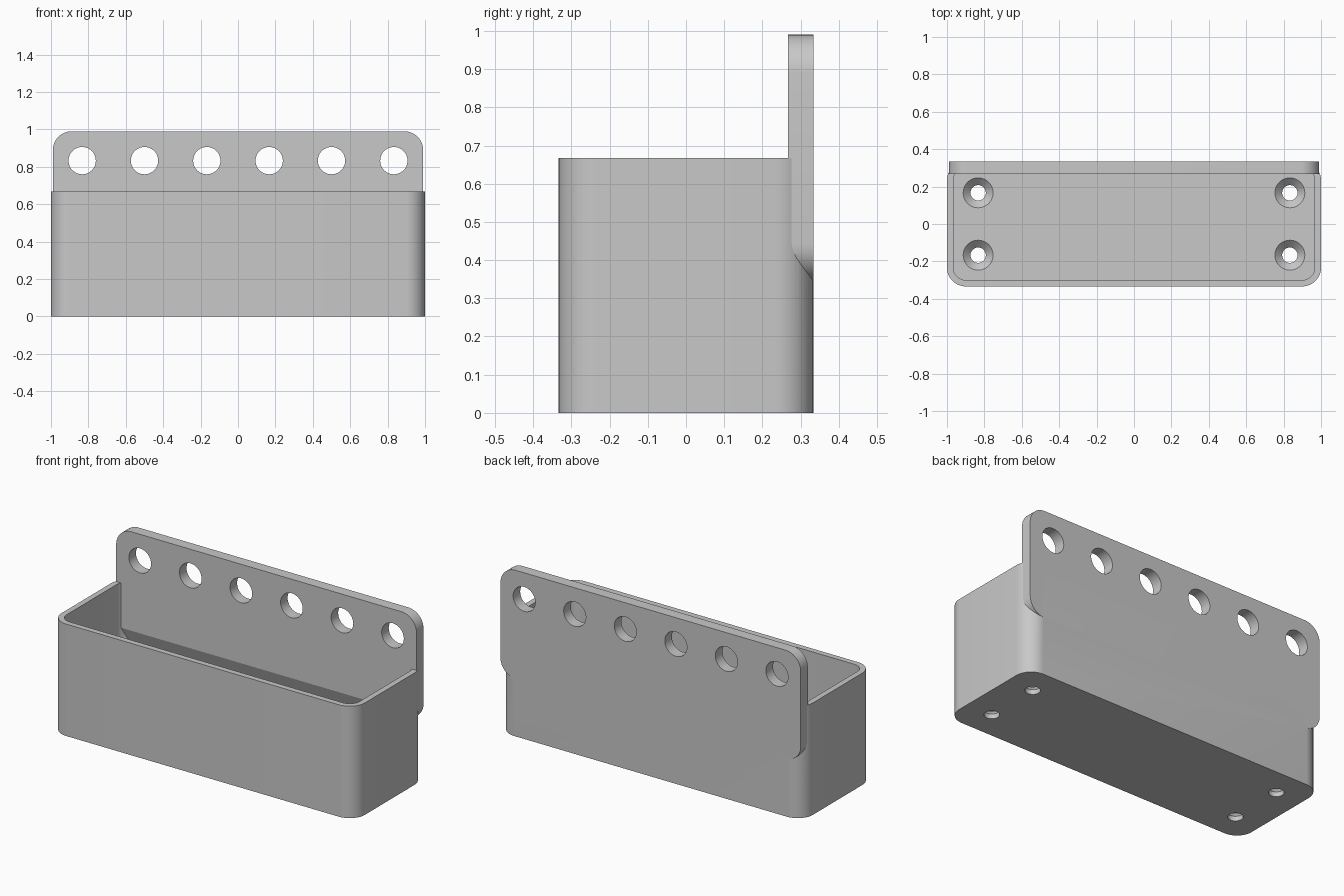
import bpy, bmesh
from math import sin, cos, pi, radians
from mathutils import Matrix

cube = bpy.data.objects.get("Cube")
if cube:
    bpy.data.objects.remove(cube, do_unlink=True)

WIDTH, DEPTH, HEIGHT = 2.0, 0.667, 0.667
WALL, FLOOR, CORNER = 0.034, 0.067, 0.1
PITCH = 0.3333
PANEL_FRONT = 0.267

grey = bpy.data.materials.new("plain grey")
grey.use_nodes = True
COLOUR = (0.58, 0.58, 0.58, 1)
grey.diffuse_color = COLOUR
grey.node_tree.nodes["Principled BSDF"].inputs["Base Color"].default_value = COLOUR


def make_object(name, bm):
    bmesh.ops.recalc_face_normals(bm, faces=bm.faces)
    mesh = bpy.data.meshes.new(name)
    bm.to_mesh(mesh)
    bm.free()
    mesh.materials.append(grey)
    ob = bpy.data.objects.new(name, mesh)
    bpy.context.collection.objects.link(ob)
    return ob


def rounded_outline(w, h, r, steps=12):
    points = []
    for i, (sx, sy) in enumerate([(1, 1), (-1, 1), (-1, -1), (1, -1)]):
        for k in range(steps + 1):
            a = (i + k / steps) * pi / 2
            points.append((sx * (w / 2 - r) + r * cos(a), sy * (h / 2 - r) + r * sin(a)))
    return points


def prism(name, outline, length, matrix, round_bottom=0):
    """Closed prism along local z from a counter-clockwise outline."""
    bm = bmesh.new()
    low = [bm.verts.new((x, y, 0)) for x, y in outline]
    high = [bm.verts.new((x, y, length)) for x, y in outline]
    base = bm.faces.new(low[::-1])
    bm.faces.new(high)
    for i in range(len(low)):
        bm.faces.new((low[i - 1], low[i], high[i], high[i - 1]))
    if round_bottom:
        bmesh.ops.bevel(bm, geom=list(base.edges), offset=round_bottom, segments=8,
                        profile=0.5, affect='EDGES')
    bm.transform(matrix)
    return make_object(name, bm)


def combine(target, tool, operation):
    tool.hide_render = True
    mod = target.modifiers.new("combine", 'BOOLEAN')
    mod.operation, mod.solver, mod.object = operation, 'EXACT', tool
    bpy.context.view_layer.update()
    bpy.context.view_layer.objects.active = target
    bpy.ops.object.modifier_apply(modifier=mod.name)
    bpy.data.objects.remove(tool, do_unlink=True)


def cone(name, r_low, r_high, length, matrix):
    bm = bmesh.new()
    bmesh.ops.create_cone(bm, cap_ends=True, segments=48, radius1=r_low,
                          radius2=r_high, depth=length, matrix=matrix)
    return make_object(name, bm)


# Outer box and the upright mounting panel
bin_body = prism("wall_bin", rounded_outline(WIDTH, DEPTH, CORNER), HEIGHT, Matrix())
upright = Matrix(((1, 0, 0, 0), (0, 0, -1, DEPTH / 2), (0, 1, 0, 2 * PITCH), (0, 0, 0, 1)))
panel = prism("mounting_panel", rounded_outline(1.98, 0.647, CORNER),
              DEPTH / 2 - PANEL_FRONT, upright)
combine(bin_body, panel, 'UNION')

# Cavity with rounded floor edge, stepped back below the panel
cavity = prism("cavity", rounded_outline(WIDTH - 2 * WALL, DEPTH - 2 * WALL, CORNER - WALL),
               1.2, Matrix.Translation((0, 0, FLOOR)), round_bottom=0.034)
ledge_profile = [(0.4, 1.5), (PANEL_FRONT, 1.5), (PANEL_FRONT, 0.4), (0.301, 0.31), (0.4, 0.31)]
along_x = Matrix(((0, 0, 1, -1.2), (1, 0, 0, 0), (0, 1, 0, 0), (0, 0, 0, 1)))
ledge = prism("ledge", ledge_profile, 2.4, along_x)
combine(cavity, ledge, 'DIFFERENCE')
combine(bin_body, cavity, 'DIFFERENCE')

# Row of holes through the panel
for i in range(6):
    place = Matrix.Translation(((i - 2.5) * PITCH, 0.3, 2.5 * PITCH)) @ Matrix.Rotation(radians(90), 4, 'X')
    combine(bin_body, cone("panel_hole", 0.073, 0.073, 0.2, place), 'DIFFERENCE')

# Countersunk screw holes in the floor
for x in (-2.5 * PITCH, 2.5 * PITCH):
    for y in (-PITCH / 2, PITCH / 2):
        shaft = cone("screw_hole", 0.041, 0.041, 0.2, Matrix.Translation((x, y, 0.05)))
        combine(bin_body, shaft, 'DIFFERENCE')
        sink = cone("countersink", 0.04, 0.09, 0.05, Matrix.Translation((x, y, FLOOR - 0.015)))
        combine(bin_body, sink, 'DIFFERENCE')

# Smooth shading on the rounded corners
bpy.ops.object.select_all(action='DESELECT')
bin_body.select_set(True)
bpy.context.view_layer.objects.active = bin_body
bpy.ops.object.shade_smooth_by_angle(angle=radians(18))
